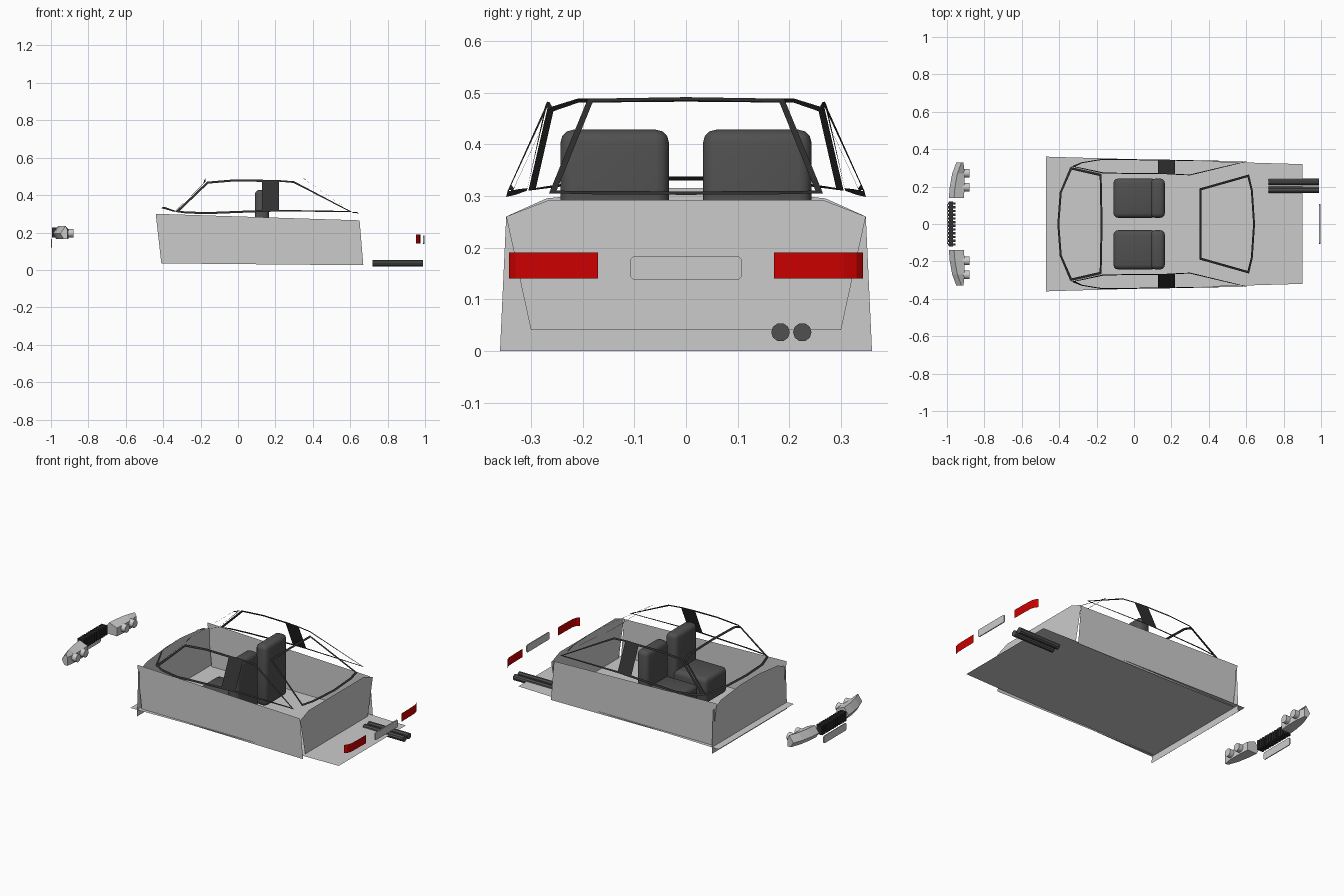
import bpy, bmesh, math
from mathutils import Vector

if "Cube" in bpy.data.objects:
    bpy.data.objects.remove(bpy.data.objects["Cube"])


def material(name, rgb):
    m = bpy.data.materials.new(name)
    m.diffuse_color = (*rgb, 1)
    m.use_nodes = True
    m.node_tree.nodes["Principled BSDF"].inputs["Base Color"].default_value = m.diffuse_color
    return m


DARK = material("dark_trim", (0.03, 0.03, 0.03))
SEAT = material("dark_fabric", (0.08, 0.08, 0.08))
RED = material("red_lens", (0.6, 0.0, 0.0))


def mesh(name, verts, faces, mat=None):
    me = bpy.data.meshes.new(name)
    me.from_pydata([tuple(v) for v in verts], [], faces)
    ob = bpy.data.objects.new(name, me)
    bpy.context.collection.objects.link(ob)
    if mat:
        me.materials.append(mat)
    return ob


def sheet(name, pts, mat=None):
    return mesh(name, pts, [list(range(len(pts)))], mat)


def flip(pts, s):
    return [(x, y * s, z) for x, y, z in pts]


def mirrored(pts):
    """Complete a half outline (y >= 0, starting and ending anywhere) across y = 0."""
    return pts + [(x, -y, z) for x, y, z in reversed(pts) if y > 0]


def frame(name, pts, w):
    """Flat trim strip of width w running inside a closed outline."""
    p = [Vector(q) for q in pts]
    k = len(p)
    n = Vector()
    for i in range(k):
        n += p[i].cross(p[(i + 1) % k])
    n.normalize()
    inner = []
    for i in range(k):
        a = n.cross((p[i] - p[i - 1]).normalized())
        b = n.cross((p[(i + 1) % k] - p[i]).normalized())
        inner.append(p[i] + (a + b) * w / max(0.25, 1 + a.dot(b)))
    faces = [(i, (i + 1) % k, k + (i + 1) % k, k + i) for i in range(k)]
    return mesh(name, p + inner, faces, DARK)


def box(name, lo, hi, mat=None, bevel=0.0, segs=2):
    bm = bmesh.new()
    bmesh.ops.create_cube(bm, size=1)
    for v in bm.verts:
        v.co = [(lo[i] + hi[i]) / 2 + v.co[i] * (hi[i] - lo[i]) for i in range(3)]
    if bevel:
        bmesh.ops.bevel(bm, geom=bm.edges[:], offset=bevel, segments=segs,
                        affect='EDGES', profile=0.5)
    ob = mesh(name, [], [], mat)
    bm.to_mesh(ob.data)
    bm.free()
    return ob


def rod(name, x0, x1, y, z, r, sides, mat=None):
    bpy.ops.mesh.primitive_cylinder_add(vertices=sides, radius=r, depth=x1 - x0,
                                        location=((x0 + x1) / 2, y, z),
                                        rotation=(0, math.pi / 2, 0))
    ob = bpy.context.object
    ob.name = name
    if mat:
        ob.data.materials.append(mat)
    return ob


def smooth(ob, angle=40):
    bpy.ops.object.select_all(action='DESELECT')
    ob.select_set(True)
    bpy.context.view_layer.objects.active = ob
    bpy.ops.object.shade_smooth_by_angle(angle=math.radians(angle))


# Cabin tub: floor, bulkheads and side walls as thin sheets
sheet("floor", [(-0.47, -0.36, 0.04), (0.9, -0.32, 0.04), (0.9, 0.32, 0.04), (-0.47, 0.36, 0.04)])
sheet("front_bulkhead", mirrored([(-0.425, 0.36, 0), (-0.425, 0.348, 0.26),
                                  (-0.425, 0.27, 0.295), (-0.425, 0.08, 0.315)]))
sheet("rear_bulkhead", mirrored([(0.66, 0.30, 0.04), (0.66, 0.348, 0.26), (0.66, 0.265, 0.292)]))

# Window frames
frame("windscreen_frame", mirrored([(-0.41, 0, 0.33), (-0.397, 0.17, 0.327), (-0.34, 0.305, 0.31),
                                    (-0.175, 0.268, 0.47), (-0.172, 0.21, 0.488), (-0.168, 0, 0.49)]), 0.013)
frame("rear_window_frame", mirrored([(0.35, 0, 0.491), (0.35, 0.19, 0.488), (0.615, 0.265, 0.305),
                                     (0.635, 0.18, 0.303), (0.647, 0, 0.302)]), 0.012)

for s, side in ((-1, "right"), (1, "left")):
    sheet(side + "_side_wall", flip([(-0.41, 0.335, 0.035), (0.67, 0.335, 0.025),
                                     (0.65, 0.335, 0.265), (-0.44, 0.335, 0.30)], s))
    frame(side + "_door_window_frame", flip([
        (-0.335, 0.308, 0.31), (-0.28, 0.33, 0.302), (-0.17, 0.348, 0.298), (0.14, 0.345, 0.31),
        (0.14, 0.268, 0.482), (-0.02, 0.268, 0.484), (-0.165, 0.27, 0.472)], s), 0.012)
    frame(side + "_quarter_window_frame", flip([
        (0.21, 0.343, 0.312), (0.61, 0.335, 0.31), (0.3, 0.26, 0.474), (0.21, 0.264, 0.481)], s), 0.01)
    sheet(side + "_centre_pillar", flip([(0.14, 0.345, 0.31), (0.21, 0.343, 0.312),
                                         (0.21, 0.264, 0.481), (0.14, 0.268, 0.482)], s), DARK)

    # Seats
    y0, y1 = sorted((s * 0.033, s * 0.243))
    smooth(box(side + "_seat_cushion", (-0.11, y0, 0.06), (0.12, y1, 0.215), SEAT, 0.025, 3))
    smooth(box(side + "_seat_back", (0.09, y0, 0.06), (0.165, y1, 0.428), SEAT, 0.025, 3))

    # Headlight housing, lofted from inner to outer end, with two rear lamp cans
    secs = [(0.14, -0.99, -0.91), (0.20, -0.985, -0.905), (0.27, -0.972, -0.905), (0.33, -0.95, -0.912)]
    verts = []
    for y, xf, xb in secs:
        verts += flip([(xf, y, 0.195), (xf + 0.018, y, 0.165), (xb, y, 0.165),
                       (xb, y, 0.215), (xf + 0.028, y, 0.235)], s)
    faces = [(5 * i + j, 5 * i + (j + 1) % 5, 5 * i + 5 + (j + 1) % 5, 5 * i + 5 + j)
             for i in range(3) for j in range(5)]
    mesh(side + "_headlight_housing", verts, faces + [(4, 3, 2, 1, 0), (15, 16, 17, 18, 19)])
    for k, y in enumerate((0.197, 0.272)):
        smooth(rod(f"{side}_lamp_can_{k + 1}", -0.93, -0.88, s * y, 0.197, 0.023, 16))

    # Tail light, a sheet wrapping round the corner
    arc = [(0.976, 0.17), (0.975, 0.25), (0.973, 0.305), (0.965, 0.33), (0.952, 0.343)]
    verts = flip([(x, y, z) for z in (0.14, 0.19) for x, y in arc], s)
    mesh(side + "_tail_light", verts, [(i, i + 1, i + 6, i + 5) for i in range(4)], RED)

# Grille with vertical ribs
box("grille_panel", (-0.99, -0.12, 0.175), (-0.968, 0.12, 0.225), DARK)
for i in range(12):
    y = -0.11 + i * 0.02
    box(f"grille_rib_{i + 1}", (-0.995, y - 0.006, 0.172), (-0.955, y + 0.006, 0.228), DARK)


# Number plates with clipped corners
def plate(name, x0, x1, z0, z1):
    c, h = 0.006, 0.108
    ring = [(h, z0 + c), (h, z1 - c), (h - c, z1), (c - h, z1),
            (-h, z1 - c), (-h, z0 + c), (c - h, z0), (h - c, z0)]
    verts = [(x, y, z) for x in (x0, x1) for y, z in ring]
    sides = [(i, (i + 1) % 8, 8 + (i + 1) % 8, 8 + i) for i in range(8)]
    mesh(name, verts, sides + [tuple(range(7, -1, -1)), tuple(range(8, 16))])


plate("front_plate", -1.0, -0.995, 0.12, 0.165)
plate("rear_plate", 0.99, 0.996, 0.138, 0.183)

# Twin exhaust pipes
for k, y in enumerate((0.183, 0.225)):
    rod(f"exhaust_pipe_{k + 1}", 0.72, 0.99, y, 0.036, 0.018, 10, SEAT)
